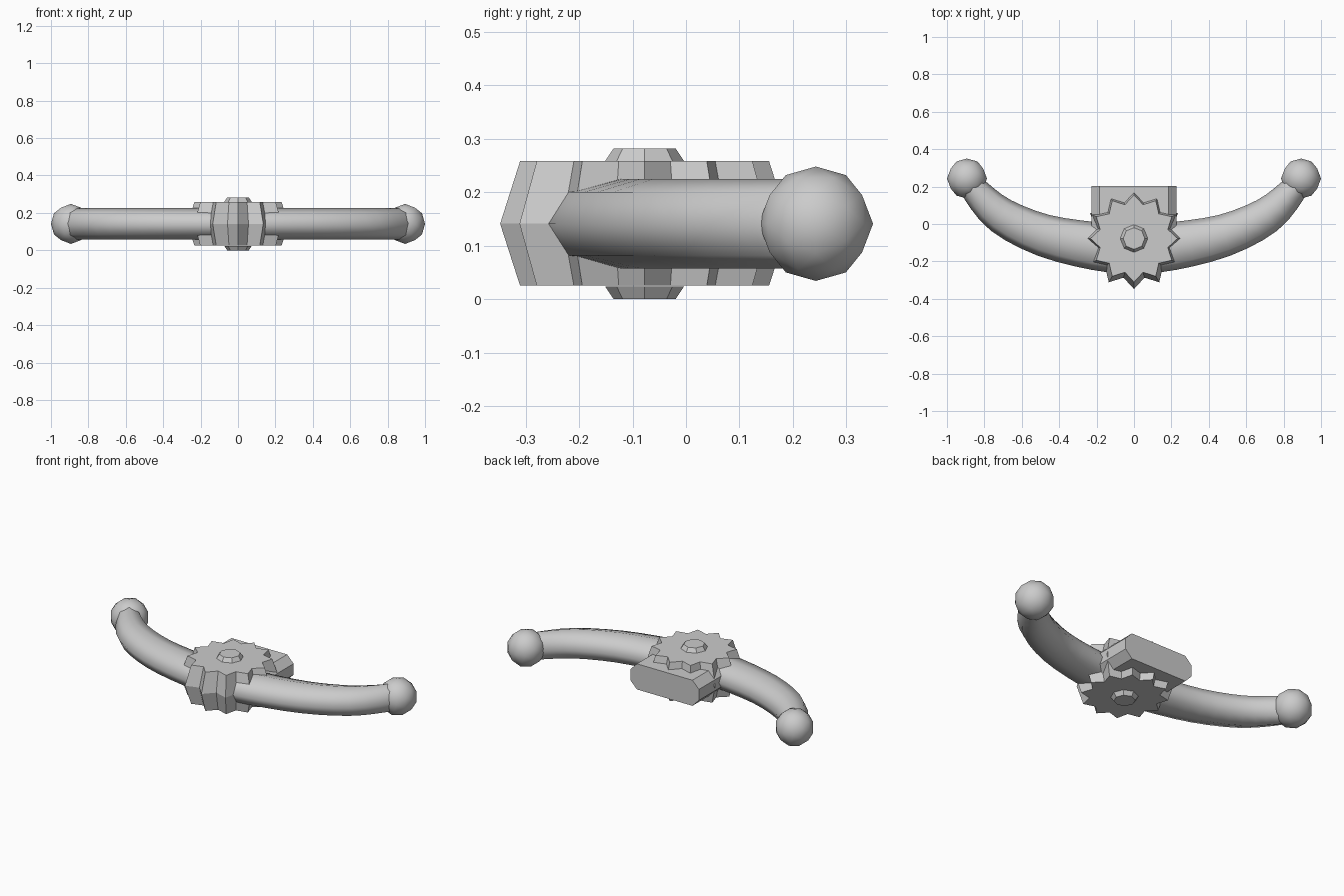
import bpy, bmesh, math
from mathutils import Vector, Matrix

if "Cube" in bpy.data.objects:
    bpy.data.objects.remove(bpy.data.objects["Cube"])

ZC = 0.141          # mid height of the whole piece
HUB_Y = -0.0775     # centre of the cog

metal = bpy.data.materials.new("grey_metal")
metal.diffuse_color = (0.6, 0.6, 0.6, 1)
metal.use_nodes = True
metal.node_tree.nodes["Principled BSDF"].inputs["Base Color"].default_value = metal.diffuse_color


def finish(name, bm, smooth=False):
    bmesh.ops.recalc_face_normals(bm, faces=bm.faces)
    for f in bm.faces:
        f.smooth = smooth
    me = bpy.data.meshes.new(name)
    bm.to_mesh(me)
    bm.free()
    me.materials.append(metal)
    ob = bpy.data.objects.new(name, me)
    bpy.context.collection.objects.link(ob)
    return ob


def loft(name, rings, smooth=False):
    """Skin a list of equal-length point rings and cap both ends."""
    bm = bmesh.new()
    vr = [[bm.verts.new(p) for p in r] for r in rings]
    n = len(vr[0])
    for a, b in zip(vr, vr[1:]):
        for i in range(n):
            j = (i + 1) % n
            bm.faces.new((a[i], a[j], b[j], b[i]))
    bm.faces.new(vr[0])
    bm.faces.new(vr[-1])
    return finish(name, bm, smooth)


def radial(radii, z):
    """Horizontal ring about the hub, one point per radius, starting at +y."""
    n = len(radii)
    return [(r * math.sin(2 * math.pi * i / n),
             HUB_Y + r * math.cos(2 * math.pi * i / n), z)
            for i, r in enumerate(radii)]


# curved crossbar: x, y, half width, mirrored to the left
half = [(0, -.135, .13), (.21, -.118, .128), (.485, -.06, .113),
        (.71, .045, .098), (.845, .175, .075), (.89, .245, .06)]
ctrl = [Vector((-x, y, a)) for x, y, a in half[:0:-1]] + [Vector(p) for p in half]
ext = [2 * ctrl[0] - ctrl[1]] + ctrl + [2 * ctrl[-1] - ctrl[-2]]
path = []
for p0, p1, p2, p3 in zip(ext, ext[1:], ext[2:], ext[3:]):
    for k in range(3):
        t = k / 3
        path.append(0.5 * (2 * p1 + (p2 - p0) * t + (2 * p0 - 5 * p1 + 4 * p2 - p3) * t * t
                           + (3 * p1 - p0 - 3 * p2 + p3) * t ** 3))
path.append(ctrl[-1])
rings = []
for i, p in enumerate(path):
    d = path[min(i + 1, len(path) - 1)] - path[max(i - 1, 0)]
    nrm = Vector((-d.y, d.x)).normalized()
    ring = []
    for k in range(8):
        ang = k * math.pi / 4
        off = nrm * p.z * math.cos(ang)
        ring.append((p.x + off.x, p.y + off.y, ZC + .084 * math.sin(ang)))
    rings.append(ring)
loft("crossbar", rings, True)

# round ends
for side, s in (("left", -1), ("right", 1)):
    bm = bmesh.new()
    bmesh.ops.create_icosphere(bm, subdivisions=2, radius=.107)
    rot = Matrix.Rotation(math.pi / 2, 4, 'Z') @ Matrix.Rotation(math.radians(-31.717), 4, 'Y')
    bm.transform(Matrix.Translation((s * .893, .243, ZC)) @ rot)
    finish(side + "_end_ball", bm, True)

# twelve-pointed cog, swelling at mid height
star = [.233 if i % 2 == 0 else .187 for i in range(24)]
loft("cog", [radial([r * k for r in star], z)
             for k, z in ((1, .025), (1.16, ZC), (1, .258))])

# eight-sided bosses above and below the cog
for name, z0, z1 in (("top_boss", .25, .282), ("bottom_boss", .032, 0)):
    loft(name, [radial([.074] * 8, z0 + (z1 - z0) * .25), radial([.058] * 8, z1)])

# flat block with cut corners behind the cog
prof = [(.228, .033), (.185, .077), (-.185, .077), (-.228, .033),
        (-.228, -.033), (-.185, -.077), (.185, -.077), (.228, -.033)]
loft("rear_block", [[(x, y, ZC + z) for x, z in prof] for y in (-.05, .203)])
